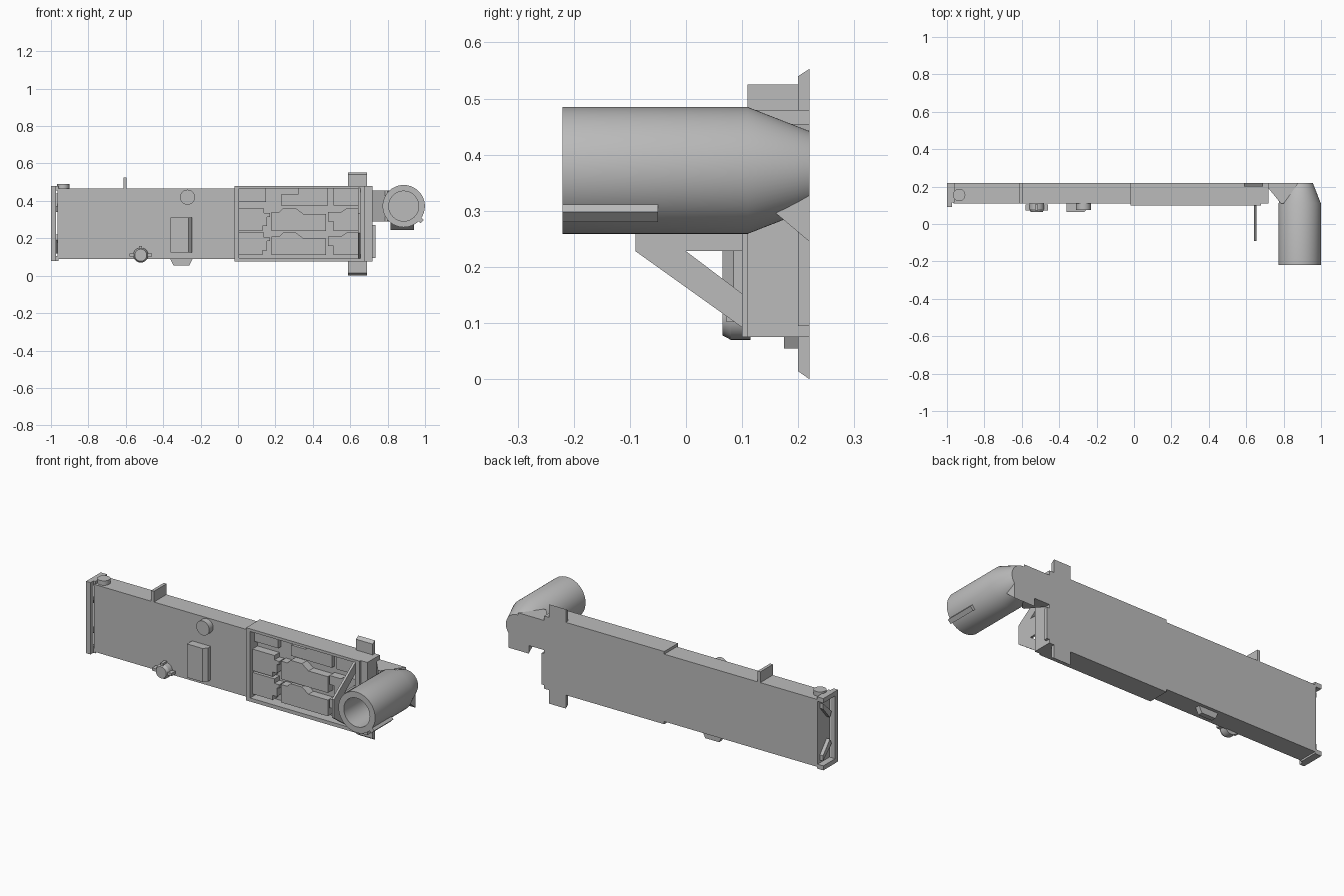
import bpy, bmesh, math
from mathutils import Vector

if "Cube" in bpy.data.objects:
    bpy.data.objects.remove(bpy.data.objects["Cube"])

grey = bpy.data.materials.new("plain grey")
grey.use_nodes = True
grey.diffuse_color = (0.5, 0.5, 0.5, 1)
grey.node_tree.nodes["Principled BSDF"].inputs["Base Color"].default_value = (0.5, 0.5, 0.5, 1)


def finish(name, bm, smooth=False):
    bmesh.ops.recalc_face_normals(bm, faces=bm.faces)
    mesh = bpy.data.meshes.new(name)
    bm.to_mesh(mesh)
    bm.free()
    mesh.materials.append(grey)
    ob = bpy.data.objects.new(name, mesh)
    bpy.context.collection.objects.link(ob)
    if smooth:
        bpy.ops.object.select_all(action="DESELECT")
        ob.select_set(True)
        bpy.context.view_layer.objects.active = ob
        bpy.ops.object.shade_smooth_by_angle(angle=math.radians(25))
    return ob


def prism(name, pts, axis, a, b):
    """Extrude a flat outline along one axis from a to b."""
    place = {"x": lambda p: (a, p[0], p[1]),
             "y": lambda p: (p[0], a, p[1]),
             "z": lambda p: (p[0], p[1], a)}[axis]
    bm = bmesh.new()
    face = bm.faces.new([bm.verts.new(place(p)) for p in pts])
    out = bmesh.ops.extrude_face_region(bm, geom=[face])
    shift = Vector([(b - a) * (axis == k) for k in "xyz"])
    bmesh.ops.translate(bm, vec=shift, verts=[v for v in out["geom"] if isinstance(v, bmesh.types.BMVert)])
    return finish(name, bm)


def box(name, x0, x1, y0, y1, z0, z1):
    return prism(name, [(x0, z0), (x1, z0), (x1, z1), (x0, z1)], "y", y0, y1)


def lathe(name, centre, axis, profile, sides=48):
    """Spin a (radius, distance) profile around an axis through the centre."""
    bm = bmesh.new()
    rings = []
    for r, d in profile:
        ring = []
        for i in range(sides):
            t = math.tau * i / sides
            u, v = r * math.cos(t), r * math.sin(t)
            co = (u, d, v) if axis == "y" else (u, v, d)
            ring.append(bm.verts.new(Vector(centre) + Vector(co)))
        rings.append(ring)
    for p, q in zip(rings, rings[1:]):
        for i in range(sides):
            j = (i + 1) % sides
            bm.faces.new((p[i], p[j], q[j], q[i]))
    bm.faces.new(rings[0])
    bm.faces.new(rings[-1])
    return finish(name, bm, True)


# Long plain body section and its open end frame
box("long_body", -0.965, -0.015, 0.11, 0.22, 0.09, 0.465)
box("end_frame_front", -1, -0.972, 0.09, 0.115, 0.08, 0.48)
for name, z0, z1 in (("bottom", 0.08, 0.105), ("top", 0.455, 0.48)):
    box("end_frame_" + name, -1, -0.96, 0.115, 0.22, z0, z1)
for s in (-1, 1):
    prism("end_brace", [(0.2, 0.28 + s * 0.16), (0.2, 0.28 + s * 0.13),
                        (0.14, 0.28 + s * 0.06), (0.125, 0.28 + s * 0.09)], "x", -0.985, -0.96)

# Recessed equipment section
box("bay_floor", -0.02, 0.72, 0.165, 0.22, 0.075, 0.48)
box("bay_left_wall", -0.02, 0.005, 0.1, 0.17, 0.075, 0.48)
box("bay_bottom_wall", 0, 0.68, 0.1, 0.17, 0.075, 0.095)
box("bay_top_wall", 0, 0.68, 0.1, 0.17, 0.465, 0.48)
prism("bay_right_wall", [(0.65, 0.17), (0.65, 0.1), (0.68, 0.1), (0.68, 0.11),
                         (0.72, 0.11), (0.72, 0.17)], "z", 0.075, 0.48)

# Equipment blocks in two rows
for row, z in (("lower", 0.11), ("upper", 0.24)):
    prism(row + "_left_block", [(0.005, z), (0.13, z), (0.13, z + 0.025), (0.155, z + 0.025),
                                (0.155, z + 0.075), (0.17, z + 0.075), (0.17, z + 0.095),
                                (0.14, z + 0.095), (0.14, z + 0.12), (0.005, z + 0.12)], "y", 0.12, 0.17)
    prism(row + "_middle_block", [(0.18, z), (0.47, z), (0.47, z + 0.09), (0.35, z + 0.09),
                                  (0.31, z + 0.12), (0.24, z + 0.12), (0.22, z + 0.1),
                                  (0.18, z + 0.1)], "y", 0.12, 0.17)
    prism(row + "_right_block", [(0.51, z), (0.65, z), (0.65, z + 0.12), (0.58, z + 0.12),
                                 (0.55, z + 0.1), (0.48, z + 0.1), (0.48, z + 0.05),
                                 (0.51, z + 0.05)], "y", 0.12, 0.17)
prism("top_rail_block", [(0.23, 0.375), (0.48, 0.375), (0.48, 0.465), (0.32, 0.465),
                         (0.32, 0.435), (0.23, 0.435)], "y", 0.14, 0.17)
box("top_left_block", 0.005, 0.15, 0.14, 0.17, 0.395, 0.465)
box("top_right_block", 0.51, 0.65, 0.14, 0.17, 0.375, 0.465)

# Mounting ears above and below, chamfered towards the front
for name, tip, side, root in (("upper", 0.553, 0.54, 0.47), ("lower", 0.0, 0.014, 0.09)):
    prism(name + "_mounting_ear", [(0.2, root), (0.2, side), (0.22, tip), (0.22, root)], "x", 0.587, 0.69)
box("side_latch", 0.715, 0.735, 0.2, 0.22, 0.095, 0.27)

# Forward gusset: mirrored arms around triangular openings
for s in (-1, 1):
    prism("gusset_arm", [(-0.09, 0.28 + s * 0.052), (0.11, 0.28 + s * 0.195),
                         (0.11, 0.28 + s * 0.135), (0, 0.28 + s * 0.052)], "x", 0.642, 0.655)
box("gusset_web", 0.642, 0.655, -0.09, 0.11, 0.228, 0.332)

# Details on the long body
box("top_fin", -0.612, -0.595, 0.11, 0.22, 0.46, 0.525)
lathe("top_cap", (-0.935, 0.155, 0), "z", [(0.033, 0.46), (0.033, 0.49)], 32)
lathe("front_button", (-0.27, 0, 0.42), "y", [(0.04, 0.075), (0.04, 0.115)], 32)
prism("front_box", [(-0.36, 0.115), (-0.36, 0.065), (-0.265, 0.065), (-0.245, 0.085),
                    (-0.245, 0.115)], "z", 0.125, 0.312)
prism("bottom_lug", [(-0.365, 0.095), (-0.345, 0.055), (-0.26, 0.055), (-0.24, 0.095)], "y", 0.175, 0.202)

# Three-winged knob
lathe("knob", (-0.52, 0, 0.11), "y", [(0.032, 0.065), (0.04, 0.08), (0.04, 0.115)], 32)
box("knob_wings", -0.58, -0.46, 0.072, 0.105, 0.102, 0.118)
box("knob_top_wing", -0.528, -0.512, 0.072, 0.105, 0.11, 0.16)

# Tapered tube with a bore open at the front
TX, TZ = 0.886, 0.372
lathe("tube", (TX, 0, TZ), "y", [(0.08, -0.02), (0.08, -0.22), (0.113, -0.22),
                                 (0.113, 0.11), (0.07, 0.22)], 64)
prism("tube_rib", [(0.955, 0.3), (0.975, 0.28), (0.993, 0.298), (0.975, 0.318)], "y", -0.22, -0.05)

# Angled bracket that carries the tube
prism("tube_bracket", [(0.7, 0.22), (0.88, 0.22), (0.8, 0.11), (0.785, 0.11), (0.72, 0.19)], "z", 0.29, 0.455)
prism("bracket_wedge", [(0.155, 0.3), (0.22, 0.37), (0.22, 0.245)], "x", 0.815, 0.94)
